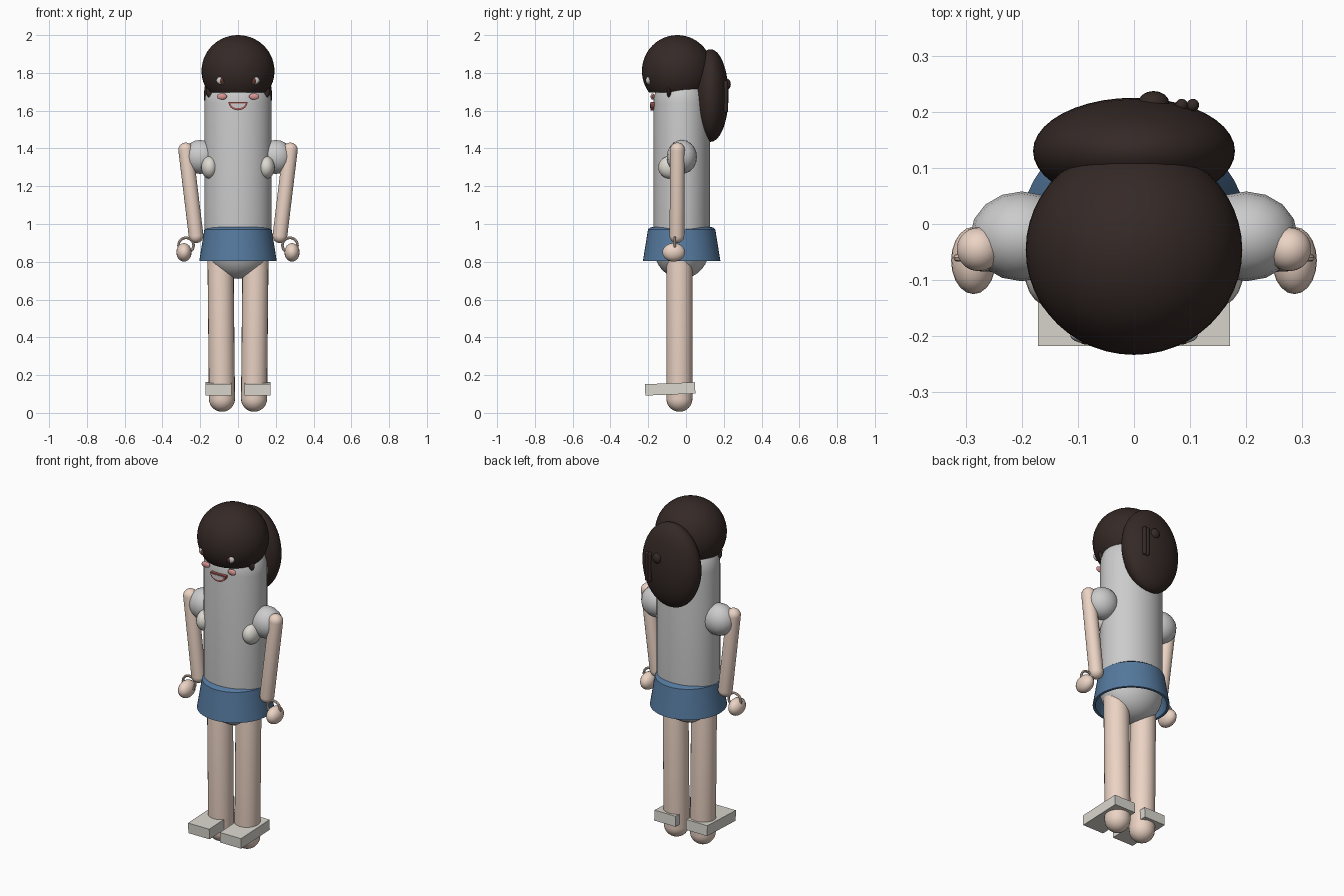
import bpy, bmesh, math
from mathutils import Vector, Matrix

if "Cube" in bpy.data.objects:
    bpy.data.objects.remove(bpy.data.objects["Cube"])


def mat(name, col):
    m = bpy.data.materials.new(name)
    m.diffuse_color = (*col, 1)
    m.use_nodes = True
    m.node_tree.nodes["Principled BSDF"].inputs["Base Color"].default_value = m.diffuse_color
    return m


SKIN = mat("skin", (.83, .65, .55))
HAIR = mat("hair", (.035, .022, .019))
BLUE = mat("denim", (.09, .19, .34))
WHITE = mat("white", (.82, .81, .79))
CREAM = mat("cream", (.72, .69, .64))
SHOE = mat("shoe", (.7, .68, .62))
PINK = mat("blush", (.7, .3, .3))
RED = mat("lip", (.4, .1, .09))
BROWN = mat("iris", (.12, .04, .03))


def finish(name, bm, m, smooth=True):
    bmesh.ops.recalc_face_normals(bm, faces=bm.faces)
    me = bpy.data.meshes.new(name)
    bm.to_mesh(me)
    bm.free()
    me.materials.append(m)
    o = bpy.data.objects.new(name, me)
    bpy.context.collection.objects.link(o)
    if smooth:
        bpy.context.view_layer.objects.active = o
        bpy.ops.object.select_all(action='DESELECT')
        o.select_set(True)
        bpy.ops.object.shade_smooth_by_angle(angle=math.radians(40))
    return o


def lathe(name, profile, m, segs=32, mtx=Matrix(), closed=False):
    """Spin (radius, z) points around z, then transform."""
    bm = bmesh.new()
    vs = [bm.verts.new((r, 0, z)) for r, z in profile]
    pairs = list(zip(vs, vs[1:])) + ([(vs[-1], vs[0])] if closed else [])
    es = [bm.edges.new(p) for p in pairs]
    bmesh.ops.spin(bm, geom=vs + es, axis=(0, 0, 1), cent=(0, 0, 0),
                   angle=math.tau, steps=segs)
    bmesh.ops.remove_doubles(bm, verts=bm.verts, dist=1e-5)
    bm.transform(mtx)
    return finish(name, bm, m)


def arc(r, h, z, a0, a1, n=8):
    return [(max(0, r * math.cos(a0 + (a1 - a0) * i / n)),
             z + h * math.sin(a0 + (a1 - a0) * i / n)) for i in range(n + 1)]


def ball(name, loc, semi, m, segs=24, rings=14):
    bm = bmesh.new()
    bmesh.ops.create_uvsphere(bm, u_segments=segs, v_segments=rings, radius=1,
                              matrix=Matrix.Translation(loc) @ Matrix.Diagonal((*semi, 1)))
    return finish(name, bm, m)


def capsule(name, top, bottom, r, m):
    """Round-ended limb whose end-cap centres are top and bottom."""
    top, bottom = Vector(top), Vector(bottom)
    d = top - bottom
    q = math.pi / 2
    prof = arc(r, r, 0, -q, 0) + arc(r, r, d.length, 0, q)
    mtx = Matrix.Translation(bottom) @ d.to_track_quat('Z', 'Y').to_matrix().to_4x4()
    return lathe(name, prof, m, 24, mtx)


def half_disc(name, loc, w, h, depth, m):
    """Smile-shaped slab: flat top edge, round bottom."""
    bm = bmesh.new()
    pts = [bm.verts.new((w * math.cos(a), 0, h * math.sin(a)))
           for a in [math.pi + math.pi * i / 14 for i in range(15)]]
    f = bm.faces.new(pts)
    ext = bmesh.ops.extrude_face_region(bm, geom=[f])["geom"]
    bmesh.ops.translate(bm, vec=(0, depth, 0),
                        verts=[g for g in ext if isinstance(g, bmesh.types.BMVert)])
    bmesh.ops.translate(bm, vec=loc, verts=bm.verts)
    return finish(name, bm, m, False)


Q = math.pi / 2
CY = -.023

# Body: one long flattened capsule from hips to head
lathe("torso", arc(.178, .17, .88, -Q, 0) + arc(.178, .17, 1.64, 0, Q), WHITE, 48,
      Matrix.Translation((0, CY, 0)) @ Matrix.Diagonal((1, .84, 1, 1)))

# Skirt: flared open shell with a slightly domed waist
lathe("skirt", [(.19, .805), (.205, .805), (.178, .972), (.165, .982), (.12, .99),
                (.12, .96), (.163, .955)], BLUE, 48,
      Matrix.Translation((0, CY, 0)), closed=True)

# Hair: cap cut flat underneath, plus a big tail at the back
a0 = -math.asin(.115 / .19)
lathe("hair_cap", [(0, 1.695)] + arc(.193, .19, 1.81, a0, Q, 20), HAIR, 48,
      Matrix.Translation((0, -.046, 0)) @ Matrix.Diagonal((1, .97, 1, 1)))
ball("hair_tail", (0, .13, 1.68), (.18, .095, .245), HAIR, 40, 24)
ball("hair_tie", (.035, .215, 1.74), (.028, .022, .03), HAIR, 16, 10)
for i, x in enumerate((.085, .105)):
    capsule(f"hair_strand_{i}", (x, .212, 1.75), (x, .212, 1.60), .011, HAIR)

# Mouth with teeth
half_disc("mouth", (0, -.187, 1.645), .05, .043, .02, RED)
half_disc("teeth", (0, -.19, 1.639), .039, .026, .01, WHITE)

for side, s in (("left", -1), ("right", 1)):
    # Face details
    ball(f"eye_white_{side}", (s * .088, -.198, 1.76), (.026, .014, .022), WHITE, 16, 10)
    ball(f"iris_{side}", (s * .086, -.205, 1.758), (.013, .01, .017), BROWN, 12, 8)
    ball(f"cheek_{side}", (s * .085, -.177, 1.675), (.027, .01, .017), PINK, 16, 10)
    ball(f"side_lock_{side}", (s * .145, -.09, 1.70), (.025, .012, .032), HAIR, 12, 8)
    # Shoulder puffs and chest
    ball(f"sleeve_{side}", (s * .2, -.022, 1.355), (.092, .08, .09), WHITE, 16, 10)
    ball(f"chest_{side}", (s * .15, -.085, 1.30), (.045, .062, .06), CREAM, 20, 12)
    # Arms, hands and bracelets
    capsule(f"arm_{side}", (s * .277, -.045, 1.392), (s * .222, -.048, .938), .039, SKIN)
    ball(f"hand_{side}", (s * .286, -.065, .85), (.04, .06, .049), SKIN, 20, 12)
    lathe(f"bracelet_{side}",
          [(.04 + .007 * math.cos(t * math.pi / 4), .007 * math.sin(t * math.pi / 4))
           for t in range(8)], SKIN, 24,
          Matrix.Translation((s * .275, -.06, .887)) @ Matrix.Rotation(Q, 4, 'X'),
          closed=True)
    # Legs with slab shoes around the ankles
    capsule(f"leg_{side}", (s * .093, -.035, .86), (s * .085, -.035, .075), .069, SKIN)
    bm = bmesh.new()
    bmesh.ops.create_cube(bm, size=1, matrix=Matrix.Translation((s * .103, -.084, .127))
                          @ Matrix.Rotation(.04, 4, 'X')
                          @ Matrix.Diagonal((.137, .265, .06, 1)))
    finish(f"shoe_{side}", bm, SHOE, False)
